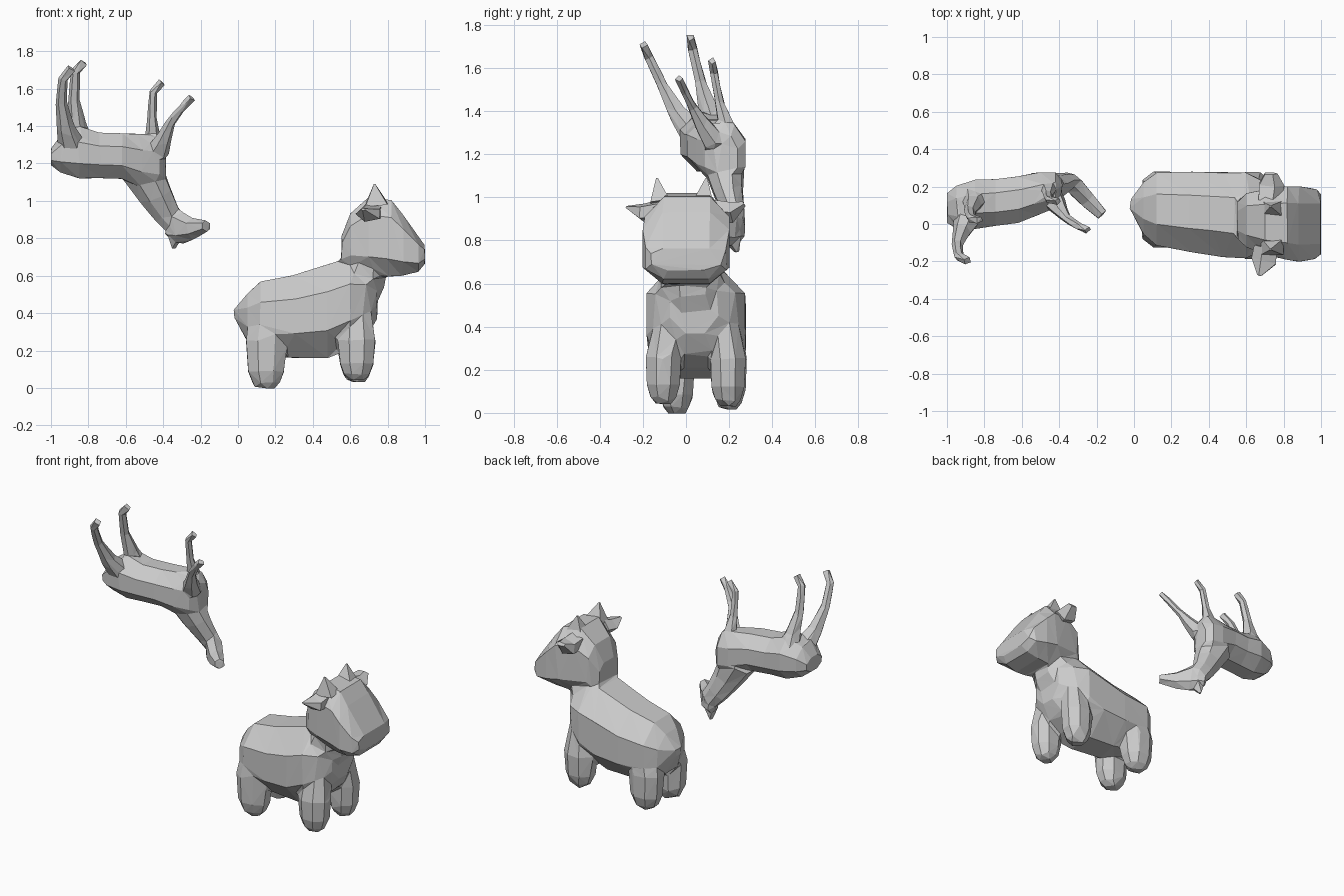
import bpy, bmesh, math
from mathutils import Vector

X, Z = Vector((1, 0, 0)), Vector((0, 0, 1))


def add_loft(bm, rings, ref=Z, n=8, p=1.0, axis=None):
    """Skin of n-sided rings (x, y, z, half width, half height along ref)."""
    pts = [Vector(r[:3]) for r in rings]
    shape = []
    for i in range(n):
        a = 2 * math.pi * (i + 0.5) / n
        c, s = math.cos(a), math.sin(a)
        shape.append((math.copysign(abs(c) ** p, c), math.copysign(abs(s) ** p, s)))
    mx = max(c for c, s in shape)
    my = max(s for c, s in shape)
    loops = []
    for i, r in enumerate(rings):
        t = axis or (pts[min(i + 1, len(pts) - 1)] - pts[max(i - 1, 0)]).normalized()
        up = (ref - t * ref.dot(t)).normalized()
        side = up.cross(t)
        loops.append([bm.verts.new(pts[i] + side * (c / mx * r[3]) + up * (s / my * r[4]))
                      for c, s in shape])
    faces = [bm.faces.new((a[i], a[(i + 1) % n], b[(i + 1) % n], b[i]))
             for a, b in zip(loops, loops[1:]) for i in range(n)]
    faces += [bm.faces.new(loops[0][::-1]), bm.faces.new(loops[-1])]
    bmesh.ops.recalc_face_normals(bm, faces=faces)


def finish(name, bm):
    me = bpy.data.meshes.new(name)
    bm.to_mesh(me)
    bm.free()
    ob = bpy.data.objects.new(name, me)
    bpy.context.collection.objects.link(ob)
    return ob


def fuse(ob, voxel, smooth, faces):
    """Merge overlapping lofts into one skin, then reduce it to low-poly facets."""
    m = ob.modifiers.new("fuse", 'REMESH')
    m.mode, m.voxel_size = 'VOXEL', voxel
    m = ob.modifiers.new("blend", 'SMOOTH')
    m.factor, m.iterations = 0.5, smooth
    ev = ob.evaluated_get(bpy.context.evaluated_depsgraph_get())
    count = len(ev.data.polygons) * 2
    ob.modifiers.new("facets", 'DECIMATE').ratio = faces / count
    dg = bpy.context.evaluated_depsgraph_get()
    me = bpy.data.meshes.new_from_object(ob.evaluated_get(dg))
    ob.modifiers.clear()
    ob.data = me
    me.polygons.foreach_set("use_smooth", [False] * len(me.polygons))


# Stocky calf: body, neck, head
bm = bmesh.new()
add_loft(bm, [
    (-.02, .10, .40, .03, .025), (.05, .085, .375, .14, .13), (.12, .08, .38, .195, .19),
    (.30, .065, .382, .215, .222), (.48, .05, .41, .228, .252), (.60, .045, .455, .23, .243),
    (.69, .045, .475, .185, .20), (.745, .04, .50, .11, .13)], axis=X)
add_loft(bm, [(.58, .04, .50, .18, .17), (.67, .025, .60, .15, .125), (.69, .01, .72, .12, .105)], X)
add_loft(bm, [
    (.552, .02, .725, .10, .085), (.60, .02, .785, .145, .148), (.70, .01, .815, .175, .208),
    (.82, .005, .80, .197, .205), (.88, .0, .765, .203, .165), (.965, .0, .715, .19, .095),
    (1.0, .0, .712, .165, .05)], p=.68, axis=X)
# Calf legs
for x, y, z in ((.635, -.105, .04), (.635, .195, .03), (.15, -.045, -.005), (.15, .2, .015)):
    s = 1 if x > .5 else 1.08
    add_loft(bm, [(x, y * .85 + .01, .40, .07, .08 * s), (x, y, .25, .083, .1 * s),
                  (x, y, z + .09, .078, .09 * s), (x, y, z + .03, .06, .068 * s),
                  (x, y, z, .035, .04 * s)], X)
fuse(finish("calf_body", bm), .011, 8, 480)

# Calf ears and horns
bm = bmesh.new()
add_loft(bm, [(.71, -.12, .94, .055, .05), (.70, -.20, .93, .06, .042),
              (.67, -.275, .955, .01, .006)], Z, 5)
add_loft(bm, [(.72, .12, .94, .055, .05), (.73, .21, .93, .06, .05),
              (.73, .27, .97, .03, .012)], Z, 5)
finish("calf_ears", bm)
bm = bmesh.new()
for y in (-.12, .08):
    add_loft(bm, [(.74, y, .98, .045, .06), (.73, y + math.copysign(.015, y), 1.09, .004, .004)], X, 4)
finish("calf_horns", bm)

# Slender upside-down foal: body, neck, head, ears
bm = bmesh.new()
add_loft(bm, [
    (-1.0, .085, 1.235, .08, .045), (-.95, .09, 1.25, .115, .098), (-.85, .105, 1.257, .132, .137),
    (-.74, .115, 1.243, .125, .122), (-.62, .13, 1.24, .125, .122), (-.50, .165, 1.21, .112, .145),
    (-.42, .182, 1.20, .095, .145), (-.385, .19, 1.18, .05, .11)], axis=X)
add_loft(bm, [(-.51, .175, 1.16, .095, .11), (-.44, .195, 1.03, .068, .088),
              (-.38, .222, .93, .048, .07), (-.33, .23, .87, .038, .06)], X)
add_loft(bm, [(-.375, .255, .84, .03, .045), (-.31, .195, .86, .048, .095),
              (-.245, .125, .85, .042, .06), (-.168, .048, .866, .03, .032)], Z, 6)
add_loft(bm, [(-.335, .215, .83, .045, .045), (-.345, .235, .745, .012, .012)], X, 5)
# Foal legs, pointing up, each along its own bent path
widths = ((.06, .075), (.042, .05), (.024, .032), (.022, .027), (.02, .029))
paths = (
    (1, (-.89, .03, 1.30), (-.92, -.04, 1.39), (-.945, -.11, 1.52), (-.937, -.172, 1.65), (-.89, -.198, 1.71)),
    (1, (-.85, .15, 1.30), (-.86, .105, 1.41), (-.877, .065, 1.54), (-.87, .03, 1.69), (-.825, .02, 1.745)),
    (.85, (-.43, .13, 1.26), (-.395, .075, 1.34), (-.36, .03, 1.42), (-.30, -.01, 1.50), (-.245, -.033, 1.553)),
    (.85, (-.44, .205, 1.26), (-.455, .185, 1.34), (-.46, .155, 1.44), (-.455, .13, 1.58), (-.405, .12, 1.637)),
)
for k, *path in paths:
    add_loft(bm, [(*q, w * k, h * k) for q, (w, h) in zip(path, widths)], X, 6)
fuse(finish("foal", bm), .0075, 5, 480)
